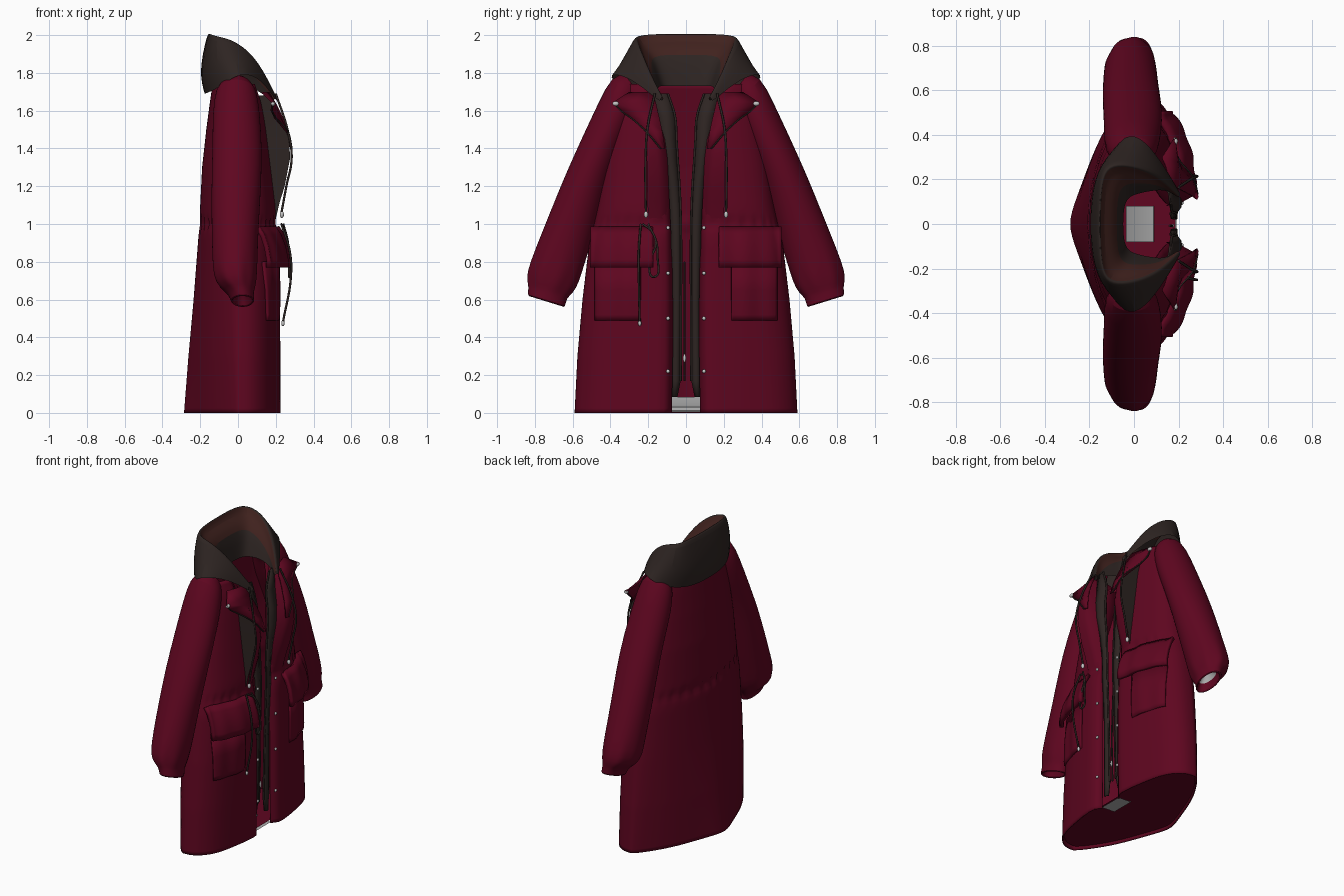
import bpy, bmesh, math
from math import sin, cos, pi, exp
from mathutils import Matrix, Vector

cube = bpy.data.objects.get("Cube")
if cube:
    bpy.data.objects.remove(cube, do_unlink=True)


def material(name, rgb):
    m = bpy.data.materials.new(name)
    m.use_nodes = True
    m.diffuse_color = (*rgb, 1)
    m.node_tree.nodes["Principled BSDF"].inputs["Base Color"].default_value = (*rgb, 1)
    return m


RED = material("wine red cloth", (0.112, 0.0018, 0.014))
DARK = material("charcoal cloth", (0.027, 0.018, 0.016))
BROWN = material("brown lining", (0.052, 0.016, 0.013))
GREY = material("pale grey lining", (0.42, 0.42, 0.42))
METAL = material("silver metal", (0.55, 0.55, 0.55))


def finish(name, bm, mats, angle=50, thick=0, subsurf=0, offset=-1):
    bmesh.ops.recalc_face_normals(bm, faces=bm.faces)
    me = bpy.data.meshes.new(name)
    bm.to_mesh(me)
    bm.free()
    for m in mats:
        me.materials.append(m)
    for p in me.polygons:
        p.use_smooth = True
    me.set_sharp_from_angle(angle=math.radians(angle))
    ob = bpy.data.objects.new(name, me)
    bpy.context.collection.objects.link(ob)
    if subsurf:
        mod = ob.modifiers.new("smooth", "SUBSURF")
        mod.levels = mod.render_levels = subsurf
    if thick:
        mod = ob.modifiers.new("cloth thickness", "SOLIDIFY")
        mod.thickness, mod.offset = thick, offset


def loft(name, rings, mats, closed=False, rule=None, **kw):
    """Skin a list of equal-length point rows; rule(row, column) picks the material."""
    bm = bmesh.new()
    vs = [[bm.verts.new(p) for p in r] for r in rings]
    n = len(rings[0])
    for i in range(len(vs) - 1):
        for j in range(n if closed else n - 1):
            k = (j + 1) % n
            f = bm.faces.new((vs[i][j], vs[i][k], vs[i + 1][k], vs[i + 1][j]))
            if rule:
                f.material_index = rule(i, j)
    finish(name, bm, mats, **kw)


def interp(rows, z):
    for a, b in zip(rows, rows[1:]):
        if z <= b[0]:
            t = (z - a[0]) / (b[0] - a[0])
            return [p + (q - p) * t for p, q in zip(a, b)]
    return list(rows[-1])


# Coat body: height, half width, back depth, front depth, half opening
BODY = [(0, .59, .285, .225, .075), (.3, .575, .262, .225, .07), (.6, .548, .235, .225, .07),
        (.9, .512, .212, .22, .075), (1.0, .488, .205, .21, .08), (1.1, .468, .2, .205, .08),
        (1.3, .435, .19, .182, .09), (1.5, .395, .168, .158, .12), (1.65, .36, .148, .137, .16),
        (1.74, .33, .135, .11, .18)]
FRONT = 2.6


def front_x(y, z):
    _, w, _, xf, _ = interp(BODY, z)
    u = min(abs(y) / w, .93)
    return xf * (1 - u ** FRONT) ** (1 / FRONT)


def body_ring(z, half=56):
    _, w, xb, xf, gap = interp(BODY, z)
    nb = 1.3 + .5 * z
    a0 = math.asin((gap / w) ** (FRONT / 2))
    pinch = exp(-((z - 1.0) / .03) ** 2)
    side = []
    for i in range(half + 1):
        a = a0 + (pi - a0) * i / half
        n, d = (FRONT, xf) if a < pi / 2 else (nb, -xb)
        x = d * abs(cos(a)) ** (2 / n)
        y = w * sin(a) ** (2 / n) if i < half else 0
        fold = 1 - pinch * (.05 + .04 * cos(a * 32)) + .012 * sin(a * 9) * max(0, .9 - z)
        x = x * fold - (.035 * exp(-((y - gap) / .03) ** 2) if a < pi / 2 else 0)
        side.append((x, y, z))
    return side + [(x, -y, z) for x, y, z in reversed(side[:-1])]


levels = [1.74 * i / 72 for i in range(73)]
loft("coat_body", [body_ring(z) for z in levels], [RED], thick=.008, angle=70)

# Closed underside, with a pale lining panel inside the hem
bm = bmesh.new()
bm.faces.new([bm.verts.new((p[0] * .97, p[1] * .97, .02)) for p in body_ring(0.02)])
finish("hem_underside", bm, [RED])
loft("inner_hem_lining", [[(x, y, z) for y in (-.08, -.03, .03, .08)]
     for x, z in ((.19, .006), (.09, .012), (.088, .03), (.03, .045), (-.035, .085))], [GREY])

# Hood: half rows from centre back to front tip, mirrored across the middle
HOOD = [
    # outer hem, outer bulge
    [(-.18, 0, 1.69), (-.17, .2, 1.69), (-.085, .36, 1.73), (.0, .42, 1.80), (.1, .315, 1.785),
     (.17, .2, 1.70), (.205, .14, 1.65)],
    [(-.214, 0, 1.80), (-.195, .2, 1.81), (-.115, .33, 1.84), (-.01, .36, 1.86), (.1, .285, 1.835),
     (.162, .2, 1.75), (.207, .137, 1.655)],
    # rim, outside and inside
    [(-.165, 0, 2.01), (-.16, .2, 2.01), (-.125, .275, 2.0), (-.03, .275, 1.985), (.075, .245, 1.91),
     (.145, .195, 1.80), (.207, .13, 1.67)],
    [(-.15, 0, 2.01), (-.145, .19, 2.01), (-.11, .258, 1.995), (-.03, .26, 1.978), (.068, .23, 1.905),
     (.135, .185, 1.795), (.2, .122, 1.67)],
    [(-.145, 0, 1.965), (-.14, .18, 1.965), (-.105, .24, 1.95), (-.03, .24, 1.93), (.065, .215, 1.86),
     (.132, .18, 1.77), (.198, .122, 1.665)],
    # padded lining shelf and neck wall
    [(-.07, 0, 1.92), (-.065, .13, 1.92), (-.04, .175, 1.90), (.01, .18, 1.87), (.075, .18, 1.80),
     (.13, .165, 1.73), (.19, .124, 1.66)],
    [(-.05, 0, 1.73), (-.045, .09, 1.73), (-.02, .125, 1.73), (.03, .14, 1.73), (.085, .15, 1.72),
     (.14, .155, 1.68), (.19, .125, 1.65)]]
rings = [[(x, -y, z) for x, y, z in reversed(r[1:])] + r for r in HOOD]
loft("hood", rings, [DARK, BROWN], rule=lambda i, j: int(i in (3, 4)), subsurf=2)

# Sleeve: lateral centre, height, half width, half depth, depth centre, tilt
SLEEVE = [(.28, 1.735, .07, .07, -.01, .9), (.325, 1.712, .1, .11, -.01, .85),
          (.372, 1.59, .105, .125, -.01, .55), (.462, 1.4, .105, .132, -.005, .3),
          (.54, 1.2, .117, .132, -.01, .3), (.607, 1.0, .13, .125, -.015, .25),
          (.672, .82, .138, .12, -.015, .2), (.703, .72, .14, .115, -.015, .2),
          (.72, .665, .125, .095, -.005, .25), (.733, .637, .104, .066, .015, .3),
          (.74, .588, .105, .064, .025, .3), (.74, .588, .09, .05, .025, .3),
          (.73, .64, .08, .044, .02, .3), (.71, .69, .01, .01, .015, .3)]


def sleeve_ring(row, s, i):
    cy, cz, h, rx, cx, t = row
    pts = []
    for k in range(32):
        a = 2 * pi * k / 32
        r = 1 + (.03 * sin(8 * a) if i in (7, 8) else .012 * sin(3 * a + i))
        u = h * r * cos(a)
        pts.append((cx + rx * r * sin(a), s * (cy + u * cos(t)), cz + u * sin(t)))
    return pts


# Front edge panel rows: height, depth, inner side, outer side
EDGE = [(1.03, .2, .08, .2), (1.12, .222, .082, .204), (1.2, .247, .087, .206), (1.35, .276, .098, .208),
        (1.45, .27, .112, .208), (1.57, .225, .14, .206), (1.68, .165, .168, .215)]
# Lapel rows: height, inner depth, outer depth, inner side, outer side
LAPEL = [(1.40, .284, .284, .11, .135), (1.49, .266, .262, .125, .212), (1.56, .24, .2, .14, .29),
         (1.6, .222, .18, .15, .345), (1.645, .198, .185, .16, .385), (1.70, .165, .13, .18, .3)]
# Placket rows: height, seam depth, seam side, inner depth, inner side
PLACKET = [(.085, .175, .075, .165, .045), (.17, .178, .075, .17, .028), (.6, .18, .072, .18, .026),
           (.95, .19, .08, .19, .026), (1.06, .185, .085, .19, .028), (1.2, .195, .092, .188, .034),
           (1.35, .218, .105, .19, .044), (1.45, .212, .12, .185, .05), (1.57, .175, .15, .17, .058),
           (1.69, .14, .182, .165, .095)]


def pocket_sheet(name, s, y0, y1, profile, thick):
    ys = [y0 + (y1 - y0) * i / 20 for i in range(21)]
    rows = [[(front_x(y, z) + off + .004 * sin(y * 45), s * y, z) for y in ys] for z, off in profile]
    loft(name, rows, [RED], thick=thick, offset=0)


def cord(name, pts, r=.006):
    cu = bpy.data.curves.new(name, "CURVE")
    cu.dimensions = "3D"
    cu.bevel_depth, cu.bevel_resolution, cu.use_fill_caps = r, 2, True
    sp = cu.splines.new("BEZIER")
    sp.bezier_points.add(len(pts) - 1)
    for bp, p in zip(sp.bezier_points, pts):
        bp.co = p
        bp.handle_left_type = bp.handle_right_type = "AUTO"
    cu.materials.append(DARK)
    bpy.context.collection.objects.link(bpy.data.objects.new(name, cu))


def stud(name, p, size=(.008, .011, .011)):
    bm = bmesh.new()
    bmesh.ops.create_uvsphere(bm, u_segments=12, v_segments=8, radius=1,
                              matrix=Matrix.Translation(Vector(p)) @ Matrix.Diagonal((*size, 1)))
    finish(name, bm, [METAL])


for s, side in ((1, "left"), (-1, "right")):
    loft(side + "_sleeve", [sleeve_ring(r, s, i) for i, r in enumerate(SLEEVE)], [RED, GREY],
         closed=True, rule=lambda i, j: int(i >= 12), subsurf=1)
    # Front edge standing forward of the chest, with a dark reverse on its outer side
    loft(side + "_front_edge",
         [[(x - .06, s * a, z), (x - .015, s * (a + .025), z), (x, s * (a + b) / 2, z), (x, s * b, z),
           (front_x(b, z) - .02, s * (b - .005), z)] for z, x, a, b in EDGE],
         [RED, DARK], rule=lambda i, j: int(j == 3))
    loft(side + "_lapel", [[(xi, s * a, z), ((xi + xo) / 2 + .006, s * (a + b) / 2, z), (xo, s * b, z)]
                           for z, xi, xo, a, b in LAPEL], [RED], thick=.008)
    cord(side + "_lapel_seam", [(xo + .002, s * b, z) for z, xi, xo, a, b in LAPEL[:5]], .004)
    # Dark inner placket and zip edge along the opening
    loft(side + "_placket", [[(x, s * y, z), ((x + rx) / 2 + .008, s * (y + ry) / 2, z), (rx, s * ry, z)]
                             for z, x, y, rx, ry in PLACKET], [DARK], thick=.008)
    cord(side + "_zip_edge", [(rx, s * ry, z) for z, x, y, rx, ry in PLACKET[1:]])
    # Flat pocket under a full flap
    pocket_sheet(side + "_pocket", s, .24, .48, [(.49, .002), (.52, .006), (.65, .01), (.8, .008)], .012)
    pocket_sheet(side + "_pocket_flap", s, .175, .505,
                 [(.98, .0), (.94, .022), (.88, .04), (.81, .052), (.77, .05)], .024)
    # Hood drawcord, lapel stud and front snaps
    cord(side + "_hood_cord", [(.2, s * .165, 1.69), (.262, s * .205, 1.5), (.284, s * .214, 1.35),
                               (.256, s * .215, 1.2), (.23, s * .212, 1.06)])
    stud(side + "_cord_tip", (.232, s * .212, 1.05), (.011, .011, .018))
    stud(side + "_lapel_stud", (.185, s * .372, 1.637), (.012, .018, .012))
    for z in (.98, .74, .5, .22):
        stud(side + "_snap", (.215, s * .095, z), (.007, .01, .01))

# Waist cord with a loop and a hanging end, and the zip pull
cord("waist_cord_loop", [(.23, -.23, 1.0), (.25, -.18, .96), (.27, -.15, .82), (.27, -.17, .72),
                         (.27, -.195, .78), (.265, -.16, .9), (.24, -.2, 1.0)])
cord("waist_cord_end", [(.23, -.24, 1.0), (.275, -.25, .85), (.28, -.25, .72), (.238, -.245, .48)])
stud("waist_cord_tip", (.238, -.245, .475), (.009, .009, .016))
cord("zip_tape", [(.16, -.008, .8), (.17, -.008, .5), (.165, -.008, .17)], .005)
stud("zip_pull", (.175, -.008, .29), (.006, .008, .022))
